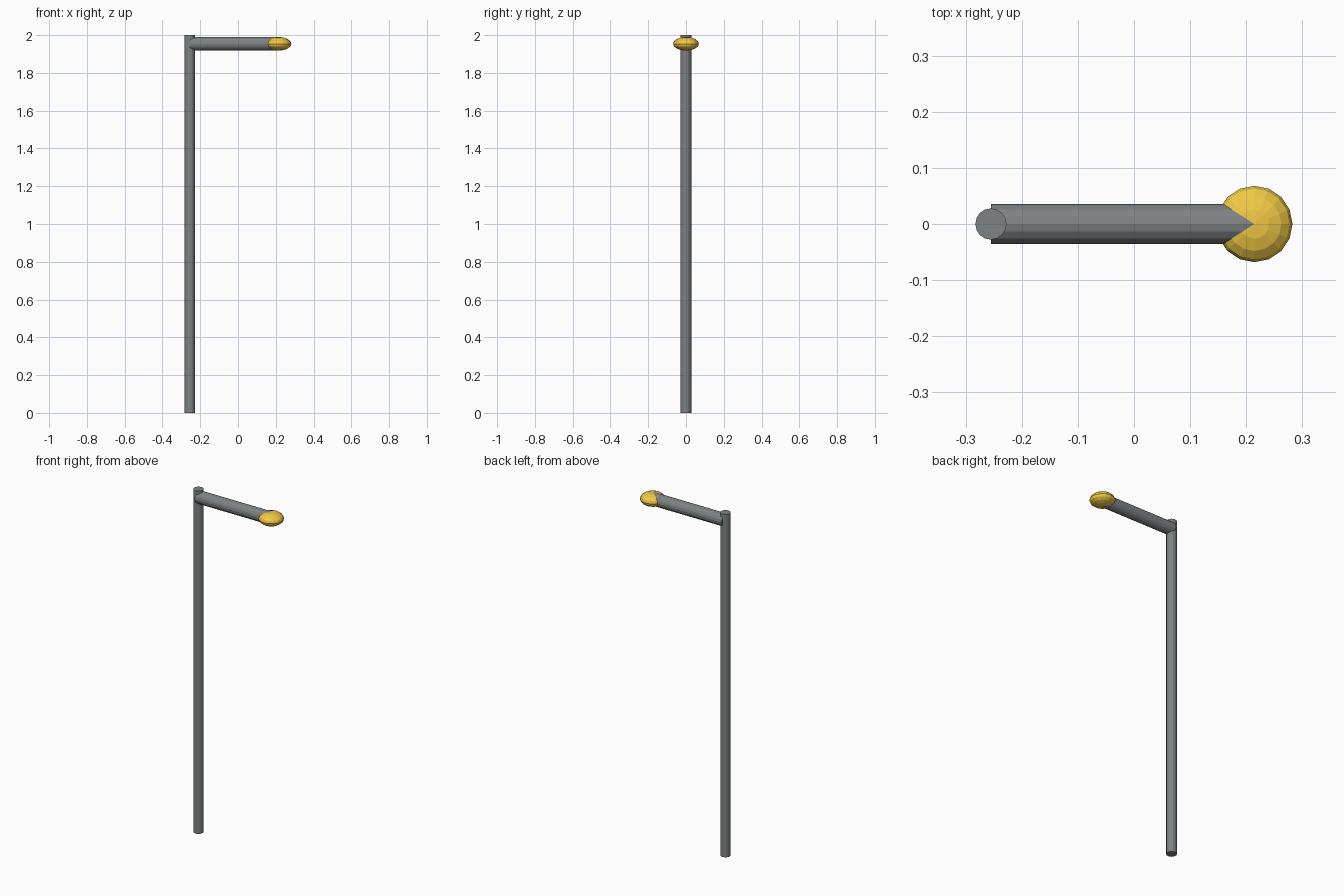
import bpy
import math

if "Cube" in bpy.data.objects:
    bpy.data.objects.remove(bpy.data.objects["Cube"])

POLE_X, POLE_R = -0.255, 0.0278
ARM_R, ARM_Z = 0.036, 1.954
LAMP_X, LAMP_R = 0.2145, 0.068


def material(name, colour):
    mat = bpy.data.materials.new(name)
    mat.diffuse_color = (*colour, 1)
    mat.use_nodes = True
    mat.node_tree.nodes["Principled BSDF"].inputs["Base Color"].default_value = mat.diffuse_color
    return mat


metal = material("dark_metal", (0.21, 0.225, 0.23))
yellow = material("lamp_yellow", (0.87, 0.58, 0.06))


def cylinder(name, radius, depth, location, rotation=(0, 0, 0)):
    bpy.ops.mesh.primitive_cylinder_add(vertices=16, radius=radius, depth=depth,
                                        location=location, rotation=rotation)
    obj = bpy.context.object
    obj.name = name
    obj.data.materials.append(metal)


# Upright pole
cylinder("pole", POLE_R, 2.0, (POLE_X, 0, 1.0))

# Horizontal arm, from the pole axis to the lamp centre
cylinder("arm", ARM_R, LAMP_X - POLE_X, ((POLE_X + LAMP_X) / 2, 0, ARM_Z),
         (0, math.pi / 2, 0))

# Flattened lamp head
bpy.ops.mesh.primitive_uv_sphere_add(segments=16, ring_count=8, radius=LAMP_R,
                                     location=(LAMP_X, 0, ARM_Z))
lamp = bpy.context.object
lamp.name = "lamp_head"
lamp.scale.z = ARM_R / LAMP_R
lamp.data.materials.append(yellow)
